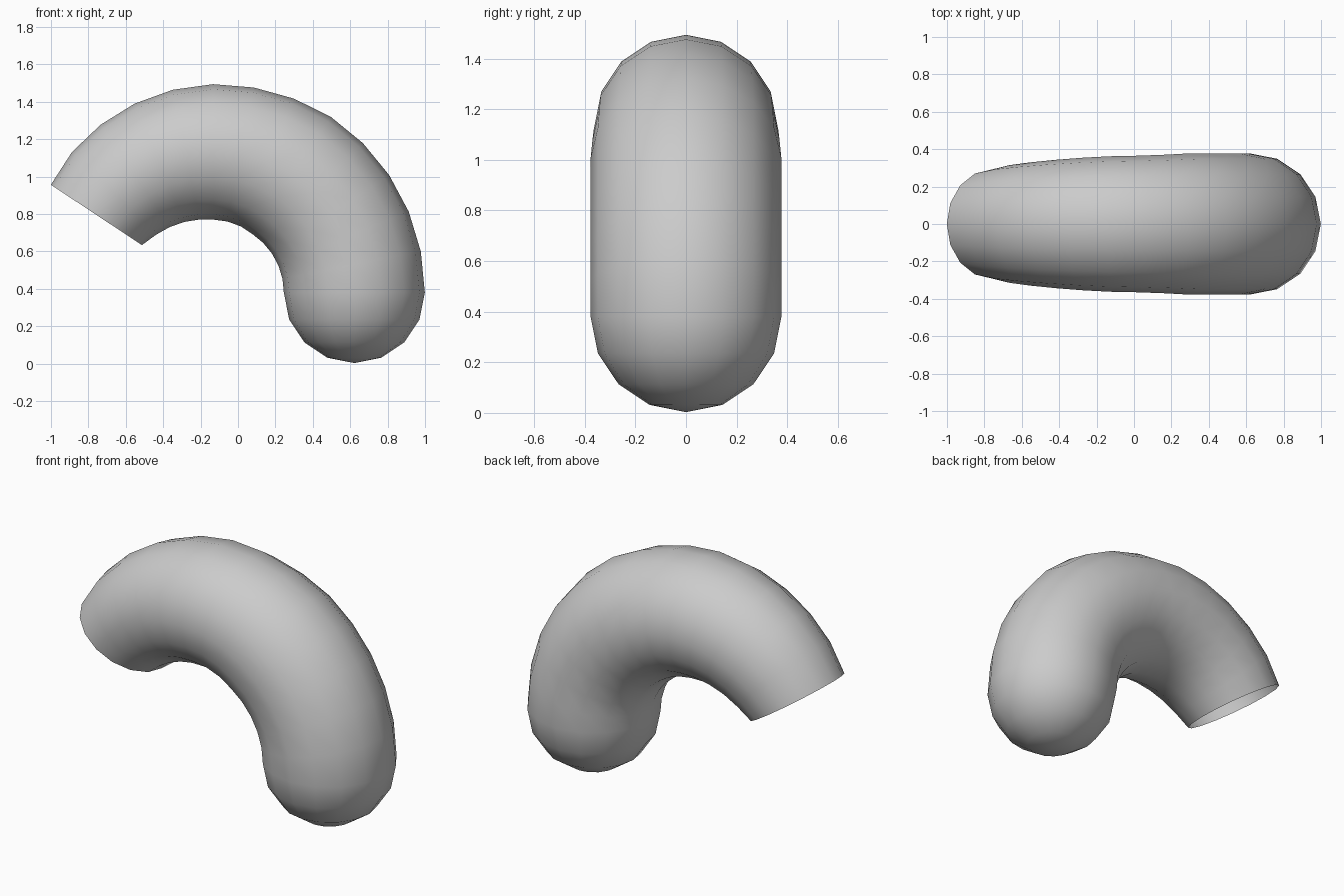
import bpy, bmesh
from math import sin, cos, pi, radians
from mathutils import Vector

if "Cube" in bpy.data.objects:
    bpy.data.objects.remove(bpy.data.objects["Cube"])

SIDES = 16
BEND = Vector((-0.13, 0, 0.38))     # centre of the bend
R = 0.752                           # radius of the bend
START = radians(146.5)
RADII = [0.292, 0.315, 0.33, 0.343, 0.354, 0.362, 0.365, 0.37] + [0.377] * 6

bm = bmesh.new()


def ring(center, out, radius):
    side = Vector((0, 1, 0))
    return [bm.verts.new(center + radius * (cos(a) * out + sin(a) * side))
            for a in (2 * pi * i / SIDES for i in range(SIDES))]


# Bent, slightly widening tube from the open end to the lower end
rings = []
for k, r in enumerate(RADII):
    a = START * (1 - k / (len(RADII) - 1))
    out = Vector((cos(a), 0, sin(a)))
    rings.append(ring(BEND + R * out, out, r))

# Rounded lower end
end, r = BEND + Vector((R, 0, 0)), RADII[-1]
for j in range(1, 4):
    p = j * pi / 8
    rings.append(ring(end - Vector((0, 0, r * sin(p))), Vector((1, 0, 0)), r * cos(p)))
pole = bm.verts.new(end - Vector((0, 0, r)))

# Skin the rings, leaving the upper end open
for a, b in zip(rings, rings[1:]):
    for i in range(SIDES):
        n = (i + 1) % SIDES
        bm.faces.new((a[i], a[n], b[n], b[i]))
for i in range(SIDES):
    bm.faces.new((rings[-1][i], rings[-1][(i + 1) % SIDES], pole))

# Make the skin face outward
bm.normal_update()
f = bm.faces[:][-1]
if f.normal.dot(f.calc_center_median() - end) < 0:
    bmesh.ops.reverse_faces(bm, faces=bm.faces[:])
for f in bm.faces:
    f.smooth = True

mesh = bpy.data.meshes.new("bent_tube")
bm.to_mesh(mesh)
bm.free()
bpy.context.collection.objects.link(bpy.data.objects.new("bent_tube", mesh))
